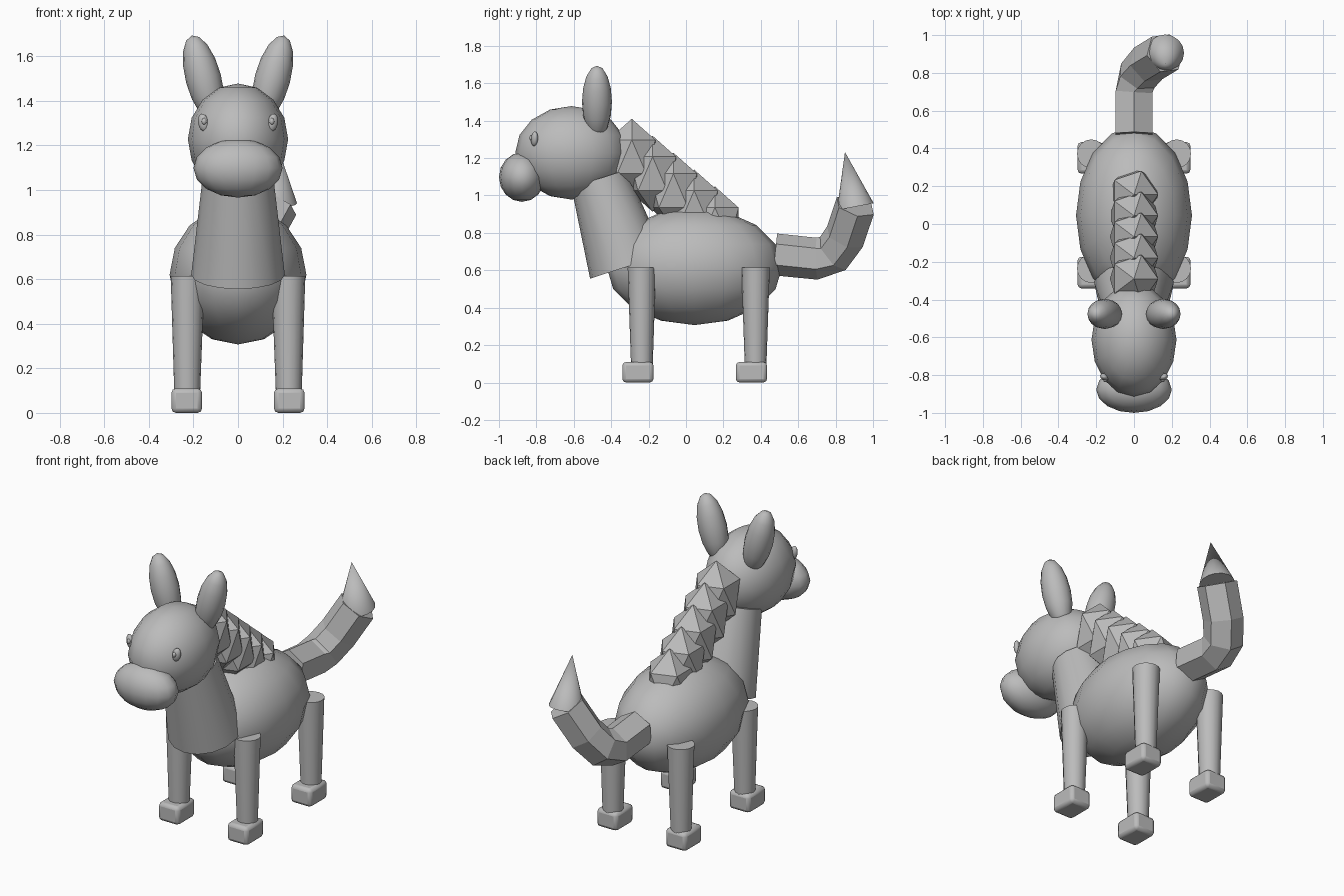
import bpy, bmesh
from math import radians, cos, sin, pi
from mathutils import Vector

cube = bpy.data.objects.get("Cube")
if cube:
    bpy.data.objects.remove(cube, do_unlink=True)

grey = bpy.data.materials.new("plain_grey")
grey.use_nodes = True
grey.diffuse_color = (0.5, 0.5, 0.5, 1)
grey.node_tree.nodes["Principled BSDF"].inputs["Base Color"].default_value = (0.5, 0.5, 0.5, 1)


def finish(name, smooth=True):
    """Name the active object, apply its scale, colour and shade it."""
    ob = bpy.context.object
    ob.name = name
    bpy.ops.object.transform_apply(location=False, rotation=False, scale=True)
    ob.data.materials.append(grey)
    if smooth:
        bpy.ops.object.shade_smooth_by_angle(angle=radians(35))
    return ob


def ellipsoid(name, loc, radii, rot=(0, 0, 0)):
    bpy.ops.mesh.primitive_uv_sphere_add(segments=16, ring_count=8, radius=1,
                                         location=loc, rotation=rot)
    bpy.context.object.scale = radii
    return finish(name)


def cone(name, start, end, r1, r2, sides=16):
    start, end = Vector(start), Vector(end)
    axis = end - start
    bpy.ops.mesh.primitive_cone_add(vertices=sides, radius1=r1, radius2=r2,
                                    depth=axis.length, location=(start + end) / 2)
    bpy.context.object.rotation_euler = Vector((0, 0, 1)).rotation_difference(axis).to_euler()
    return finish(name)


def foot(name, loc):
    bpy.ops.mesh.primitive_cube_add(size=1, location=loc)
    bpy.context.object.scale = (0.137, 0.167, 0.11)
    ob = finish(name)
    bevel = ob.modifiers.new("rounding", "BEVEL")
    bevel.width = 0.02
    bevel.segments = 2


def tube(name, path, radius, sides):
    """Faceted tube swept along a path, with a carried-over frame."""
    path = [Vector(p) for p in path]
    bm = bmesh.new()
    side = Vector((1, 0, 0))
    rings = []
    for i, p in enumerate(path):
        t = (path[min(i + 1, len(path) - 1)] - path[max(i - 1, 0)]).normalized()
        side = (side - t * side.dot(t)).normalized()
        up = side.cross(t)
        rings.append([bm.verts.new(p + radius * (up * cos(2 * pi * k / sides)
                                                 + side * sin(2 * pi * k / sides)))
                      for k in range(sides)])
    for a, b in zip(rings, rings[1:]):
        for k in range(sides):
            n = (k + 1) % sides
            bm.faces.new((a[k], a[n], b[n], b[k]))
    bm.faces.new(rings[0])
    bm.faces.new(rings[-1])
    bmesh.ops.recalc_face_normals(bm, faces=bm.faces)
    mesh = bpy.data.meshes.new(name)
    bm.to_mesh(mesh)
    bm.free()
    mesh.materials.append(grey)
    ob = bpy.data.objects.new(name, mesh)
    bpy.context.collection.objects.link(ob)


# Body, neck, head and muzzle
ellipsoid("body", (0, 0.045, 0.62), (0.307, 0.47, 0.313))
cone("neck", (0, -0.313, 0.62), (0, -0.465, 1.09), 0.21, 0.155)
ellipsoid("head", (0, -0.613, 1.228), (0.225, 0.3, 0.25))
ellipsoid("muzzle", (0, -0.877, 1.098), (0.2, 0.123, 0.132))

# Paired parts: ears, eyes, legs and feet
for s, label in ((1, "left"), (-1, "right")):
    ellipsoid(f"{label}_ear", (s * 0.155, -0.476, 1.5), (0.08, 0.08, 0.2),
              (0, s * radians(15), 0))
    ellipsoid(f"{label}_eye", (s * 0.156, -0.81, 1.303), (0.024, 0.018, 0.04),
              (0, s * radians(10), s * radians(25)))
    ellipsoid(f"{label}_pupil", (s * 0.152, -0.826, 1.308), (0.011, 0.011, 0.015))
    for end, leg_y, foot_y in (("front", -0.236, -0.257), ("back", 0.372, 0.35)):
        cone(f"{label}_{end}_leg", (s * 0.228, leg_y, 0.09),
             (s * 0.226, leg_y, 0.615), 0.058, 0.076)
        foot(f"{label}_{end}_foot", (s * 0.23, foot_y, 0.055))

# Mane: a row of faceted tufts stepping down the back
for i in range(5):
    f = i / 4
    bpy.ops.mesh.primitive_ico_sphere_add(subdivisions=1, radius=1,
                                          location=(0, -0.29 + 0.445 * f, 1.207 - 0.362 * f))
    bpy.context.object.scale = (0.143, 0.148, 0.203)
    finish(f"mane_tuft_{i + 1}", smooth=False)

# Tail with a pointed tip
tube("tail", [(0, 0.476, 0.685), (0, 0.7, 0.662), (0.02, 0.785, 0.69),
              (0.075, 0.85, 0.78), (0.165, 0.905, 0.945)], 0.112, 6)
cone("tail_tip", (0.165, 0.905, 0.94), (0.165, 0.85, 1.232), 0.1, 0)
